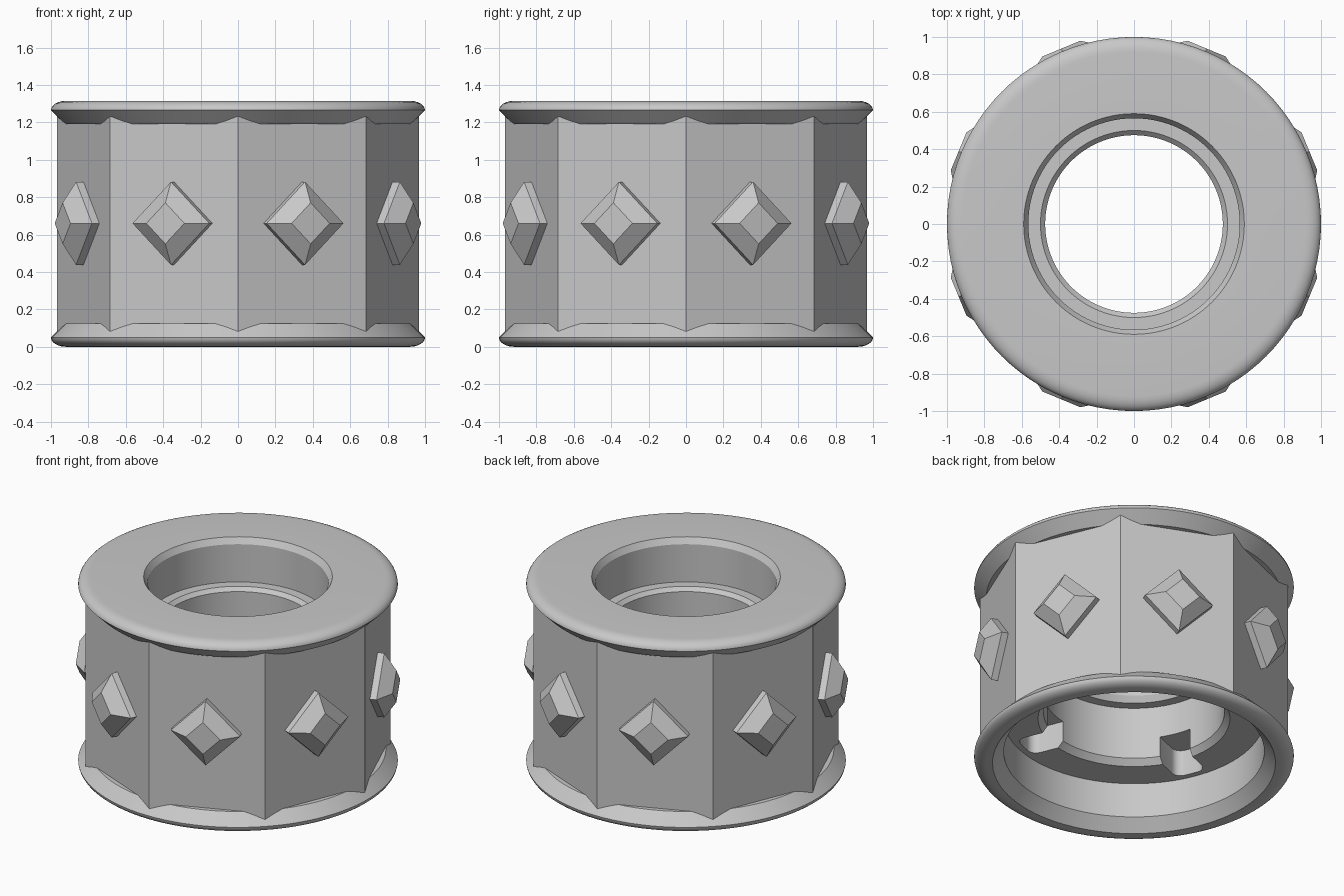
import bpy, bmesh
from math import sin, cos, pi, radians
from mathutils import Matrix, Vector

cube = bpy.data.objects.get("Cube")
if cube:
    bpy.data.objects.remove(cube, do_unlink=True)

HEIGHT = 1.315
APOTHEM = 0.968 * cos(pi / 8)

grey = bpy.data.materials.new("plain grey")
grey.use_nodes = True
grey.diffuse_color = (0.58, 0.58, 0.58, 1)
grey.node_tree.nodes["Principled BSDF"].inputs["Base Color"].default_value = grey.diffuse_color


def add_object(name, bm):
    bmesh.ops.recalc_face_normals(bm, faces=bm.faces)
    mesh = bpy.data.meshes.new(name)
    bm.to_mesh(mesh)
    bm.free()
    mesh.materials.append(grey)
    obj = bpy.data.objects.new(name, mesh)
    bpy.context.collection.objects.link(obj)
    return obj


def loft(name, rings, closed=False):
    """Skin equal rings of points; close the tube or cap its two ends."""
    bm = bmesh.new()
    loops = [[bm.verts.new(p) for p in ring] for ring in rings]
    n = len(loops[0])
    for i in range(len(loops) if closed else len(loops) - 1):
        a, b = loops[i], loops[(i + 1) % len(loops)]
        for k in range(n):
            bm.faces.new((a[k], a[(k + 1) % n], b[(k + 1) % n], b[k]))
    if not closed:
        bm.faces.new(loops[0])
        bm.faces.new(loops[-1])
    return add_object(name, bm)


def lathe(name, profile, sides):
    rings = [[(r * cos(2 * pi * k / sides), r * sin(2 * pi * k / sides), z)
              for k in range(sides)] for r, z in profile]
    return loft(name, rings, closed=True)


# Round body: flared rims, stepped bore and hollow underside
arc = [i * pi / 12 for i in range(7)]
rim = [(0.92 + 0.08 * sin(t), 0.05 * cos(t)) for t in arc]
rim += [(0.925, -0.075), (0.87, -0.075)]
top_rim = [(r, HEIGHT - 0.05 + z) for r, z in rim]
bottom_rim = [(r, 0.05 - z) for r, z in reversed(rim)]
underside = [(0.885, 0), (0.815, 0.08), (0.815, 0.32), (0.6, 0.32), (0.565, 0.36)]
bore = [(0.565, 0.72), (0.5, 0.72), (0.475, 0.76), (0.475, 0.99), (0.5, 1.015),
        (0.565, 1.015), (0.565, 1.275), (0.59, HEIGHT)]
body = lathe("round_body", top_rim + bottom_rim + underside + bore, 96)

# Four rounded locking slots cut up into the underside
outline = [(0.4, -0.105), (0.4, 0.105)]
for side in (1, -1):
    corner = [(0.715 + 0.06 * cos(t), side * (0.045 + 0.06 * sin(t))) for t in arc]
    outline += corner[::-1] if side == 1 else corner
for i in range(4):
    turn = Matrix.Rotation(radians(22.5 + 90 * i), 3, "Z")
    cutter = loft("slot_cutter", [[turn @ Vector((x, y, z)) for x, y in outline]
                                  for z in (0.2, 0.5)])
    cutter.hide_render = True
    cut = body.modifiers.new("slot", "BOOLEAN")
    cut.operation = "DIFFERENCE"
    cut.solver = "EXACT"
    cut.object = cutter
    bpy.ops.object.select_all(action="DESELECT")
    body.select_set(True)
    bpy.context.view_layer.objects.active = body
    bpy.ops.object.modifier_apply(modifier=cut.name)
    bpy.data.objects.remove(cutter, do_unlink=True)
bpy.ops.object.shade_smooth_by_angle(angle=radians(25))

# Eight-sided sleeve between the rims
lathe("faceted_sleeve", [(0.968, 0.05), (0.968, HEIGHT - 0.05),
                         (0.95, HEIGHT - 0.05), (0.95, 0.05)], 8)

# Diamond stud on every facet: short base, then bevelled sides to a flat top
for i in range(8):
    turn = Matrix.Rotation(radians(22.5 + 45 * i), 3, "Z")
    rings = [[turn @ Vector((out, h * cos(k * pi / 2), 0.66 + h * sin(k * pi / 2)))
              for k in range(4)]
             for out, h in ((APOTHEM - 0.01, 0.222), (0.937, 0.222), (1.015, 0.11))]
    loft(f"diamond_stud_{i + 1}", rings)
